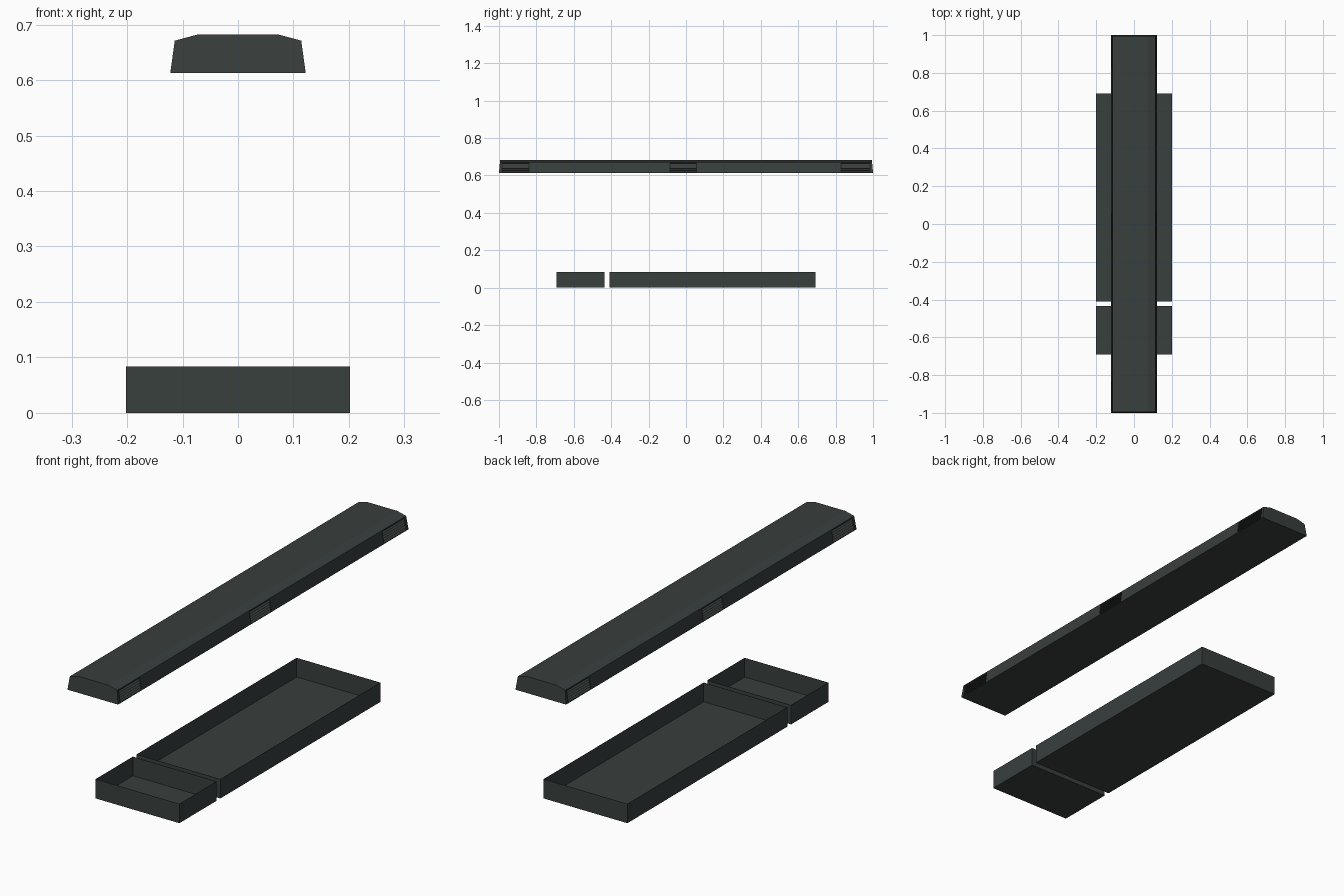
import bpy, bmesh

if "Cube" in bpy.data.objects:
    bpy.data.objects.remove(bpy.data.objects["Cube"])

mat = bpy.data.materials.new("dark slate")
mat.diffuse_color = (0.040, 0.050, 0.048, 1)
mat.use_nodes = True
mat.node_tree.nodes["Principled BSDF"].inputs["Base Color"].default_value = mat.diffuse_color

Z0, Z1, Z2 = 0.613, 0.671, 0.682      # bottom, shoulder and top of the bar


def finish(name, bm):
    me = bpy.data.meshes.new(name)
    bmesh.ops.recalc_face_normals(bm, faces=bm.faces)
    bm.to_mesh(me)
    bm.free()
    me.materials.append(mat)
    ob = bpy.data.objects.new(name, me)
    bpy.context.collection.objects.link(ob)
    return ob


def side_x(z):
    return 0.122 - 0.008 * (z - Z0) / (Z1 - Z0)


def profile(teeth):
    """Right half outline of the bar, with optional louvre teeth, mirrored."""
    half = [(side_x(Z0), Z0)]
    if teeth:
        lo, hi, depth = Z0 + 0.003, Z1 - 0.005, 0.008
        step = (hi - lo) / teeth
        for i in range(teeth):
            a, b = lo + i * step, lo + (i + 1) * step
            half += [(side_x(a), a), (side_x(b) - depth, b - 0.001)]
        half.append((side_x(hi), hi))
    half += [(side_x(Z1), Z1), (0.073, Z2)]
    return half + [(-x, z) for x, z in reversed(half)]


def bar_segment(name, y0, y1, teeth=0):
    bm = bmesh.new()
    pts = profile(teeth)
    rings = []
    for y in (y0, y1):
        ring = []
        for x, z in pts:
            # the outer ends lean inwards towards the top
            lean = 0.006 * (z - Z0) / (Z2 - Z0) if abs(y) == 1 else 0
            ring.append(bm.verts.new((x, y - lean * (1 if y > 0 else -1), z)))
        rings.append(ring)
        bm.faces.new(ring)
    n = len(pts)
    for i in range(n):
        j = (i + 1) % n
        bm.faces.new((rings[0][i], rings[0][j], rings[1][j], rings[1][i]))
    finish(name, bm)


# Long upper bar: end caps, louvred vents and plain panels
bar_segment("front_end_cap", -1, -0.985)
bar_segment("front_vent", -0.985, -0.84, 5)
bar_segment("front_panel", -0.84, -0.085)
bar_segment("middle_vent", -0.085, 0.055, 5)
bar_segment("back_panel", 0.055, 0.83)
bar_segment("back_vent", 0.83, 0.985, 5)
bar_segment("back_end_cap", 0.985, 1)


# Open trays with thin walls
def tray(name, y0, y1, w=0.202, h=0.084, t=0.001):
    bm = bmesh.new()

    def ring(inset, z):
        return [bm.verts.new(p) for p in (
            (-w + inset, y0 + inset, z), (w - inset, y0 + inset, z),
            (w - inset, y1 - inset, z), (-w + inset, y1 - inset, z))]
    rings = [ring(0, 0), ring(0, h), ring(t, h), ring(t, t)]
    for a, b in zip(rings, rings[1:]):
        for i in range(4):
            j = (i + 1) % 4
            bm.faces.new((a[i], a[j], b[j], b[i]))
    bm.faces.new(rings[0])
    bm.faces.new(rings[-1])
    finish(name, bm)


tray("small_tray", -0.692, -0.435)
tray("large_tray", -0.41, 0.692)
